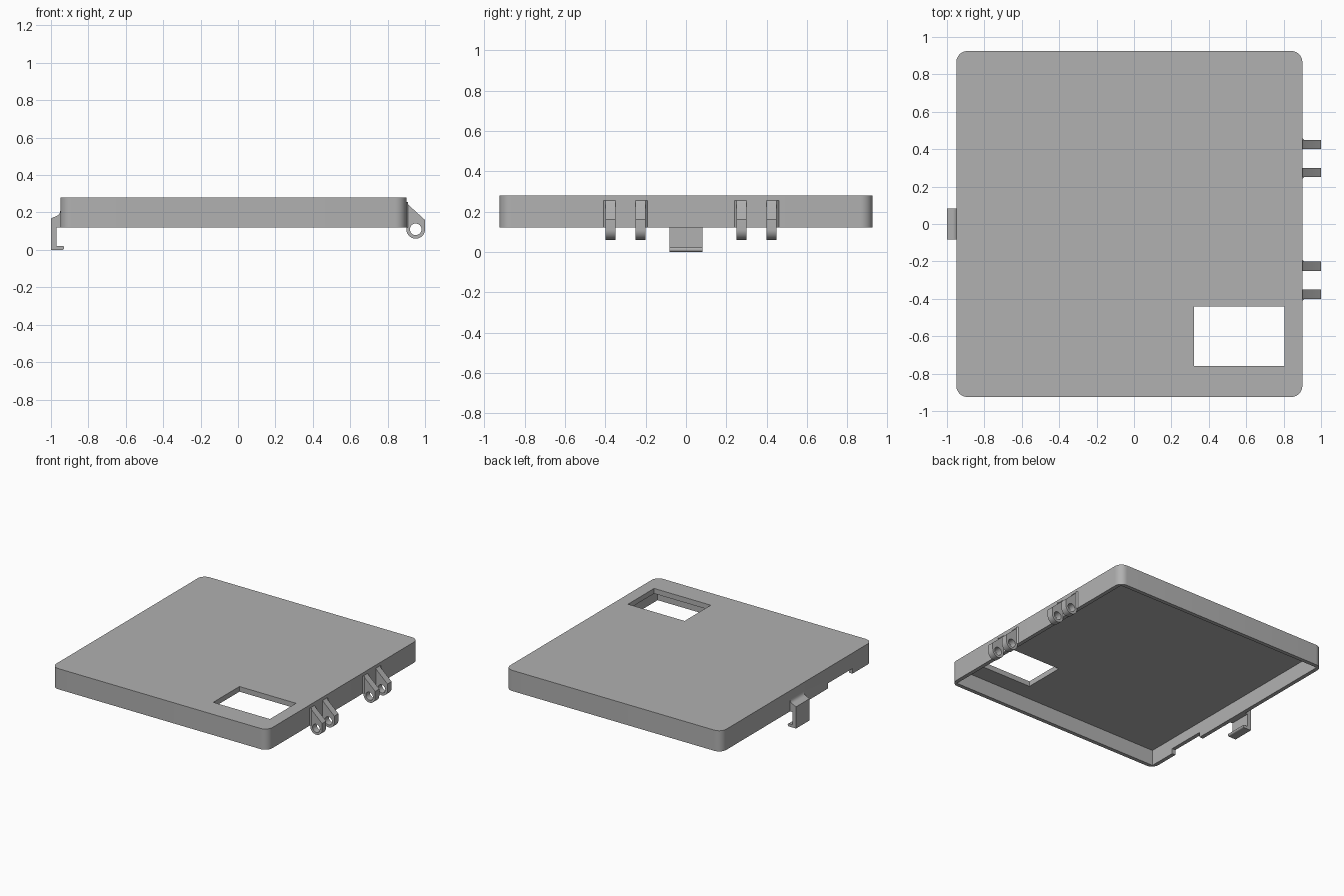
import bpy
import bmesh
from math import radians, sin, cos
from mathutils import Vector

if "Cube" in bpy.data.objects:
    bpy.data.objects.remove(bpy.data.objects["Cube"], do_unlink=True)

GREY = (0.44, 0.44, 0.44, 1.0)
mat = bpy.data.materials.new("plain grey plastic")
mat.use_nodes = True
mat.diffuse_color = GREY
mat.node_tree.nodes["Principled BSDF"].inputs["Base Color"].default_value = GREY


def arc(cx, cy, r, start, end, steps):
    """Points along a circular arc, angles in degrees."""
    angles = [radians(start + (end - start) * i / steps) for i in range(steps + 1)]
    return [(cx + r * cos(a), cy + r * sin(a)) for a in angles]


def prism(name, profile, start, end, axis="z"):
    """Extrude a closed profile: (x, y) along z, or (x, z) along y."""
    place = (lambda a, b: (a, b, start)) if axis == "z" else (lambda a, b: (a, start, b))
    step = Vector((0, 0, end - start)) if axis == "z" else Vector((0, end - start, 0))
    bm = bmesh.new()
    face = bm.faces.new([bm.verts.new(place(a, b)) for a, b in profile])
    top = bmesh.ops.extrude_face_region(bm, geom=[face])["geom"]
    bmesh.ops.translate(bm, vec=step, verts=[v for v in top if isinstance(v, bmesh.types.BMVert)])
    bmesh.ops.recalc_face_normals(bm, faces=bm.faces)
    mesh = bpy.data.meshes.new(name)
    bm.to_mesh(mesh)
    bm.free()
    mesh.materials.append(mat)
    obj = bpy.data.objects.new(name, mesh)
    bpy.context.collection.objects.link(obj)
    return obj


def rect(x0, x1, y0, y1):
    return [(x0, y0), (x1, y0), (x1, y1), (x0, y1)]


def select(obj):
    bpy.ops.object.select_all(action="DESELECT")
    obj.select_set(True)
    bpy.context.view_layer.objects.active = obj


def cut(obj, cutter):
    """Subtract the cutter, then discard it."""
    cutter.hide_render = True
    mod = obj.modifiers.new("cut", "BOOLEAN")
    mod.operation = "DIFFERENCE"
    mod.solver = "EXACT"
    mod.object = cutter
    select(obj)
    bpy.ops.object.modifier_apply(modifier=mod.name)
    bpy.data.objects.remove(cutter, do_unlink=True)


def smooth(obj):
    select(obj)
    bpy.ops.object.shade_smooth_by_angle(angle=radians(30))


# Lid: a shallow tray, open underneath, with rounded upright corners
LEFT, RIGHT, HALF = -0.95, 0.90, 0.925
BOTTOM, TOP = 0.12, 0.28
WALL, ROOF, CORNER = 0.03, 0.04, 0.06
outline = []
for cx, cy, a in ((RIGHT - CORNER, HALF - CORNER, 0), (LEFT + CORNER, HALF - CORNER, 90),
                  (LEFT + CORNER, CORNER - HALF, 180), (RIGHT - CORNER, CORNER - HALF, 270)):
    outline += arc(cx, cy, CORNER, a, a + 90, 10)
lid = prism("lid", outline, BOTTOM, TOP)
cut(lid, prism("cavity_cutter", rect(LEFT + WALL, RIGHT - WALL, WALL - HALF, HALF - WALL),
               BOTTOM - 0.1, TOP - ROOF))
cut(lid, prism("window_cutter", rect(0.32, 0.805, -0.76, -0.44), 0.2, 0.4))
cut(lid, prism("notch_cutter", rect(LEFT - 0.02, LEFT + 0.06, -0.68, -0.38), 0.0, 0.16))
smooth(lid)

# Hinge knuckles: sloped arms ending in a round eye, in two pairs
PIN_X, PIN_Z, EYE = 0.95, 0.11, 0.05
arm = [(RIGHT, 0.255), (RIGHT + 0.012, 0.24), (PIN_X + EYE, 0.16)]
arm += arc(PIN_X, PIN_Z, EYE, 0, -180, 20)
for i, (y, outer) in enumerate(((-0.40, -1), (-0.25, 1), (0.25, -1), (0.40, 1))):
    knuckle = prism(f"hinge_knuckle_{i + 1}", arm, y, y + 0.05, "y")
    cut(knuckle, prism("pin_hole_cutter", arc(PIN_X, PIN_Z, 0.031, 0, 345, 23),
                       y - 0.02, y + 0.07, "y"))
    smooth(knuckle)
    # Small flare where the arm meets the wall
    edge = y if outer < 0 else y + 0.05
    prism(f"hinge_flare_{i + 1}",
          [(RIGHT, edge), (RIGHT + 0.01, edge), (RIGHT, edge + 0.01 * outer)], BOTTOM, 0.255)

# Latch: a hanging tongue with a hooked foot
tongue = [(LEFT, 0.12), (LEFT, 0.21)]
tongue += arc(LEFT - 0.03, 0.21, 0.03, -20, -70, 5)
tongue += [(-1.0, 0.168), (-1.0, 0.0)]
tongue += arc(-0.94, 0.011, 0.011, -90, 90, 8)
tongue += [(-0.97, 0.022), (-0.97, 0.12)]
smooth(prism("latch", tongue, -0.083, 0.083, "y"))
